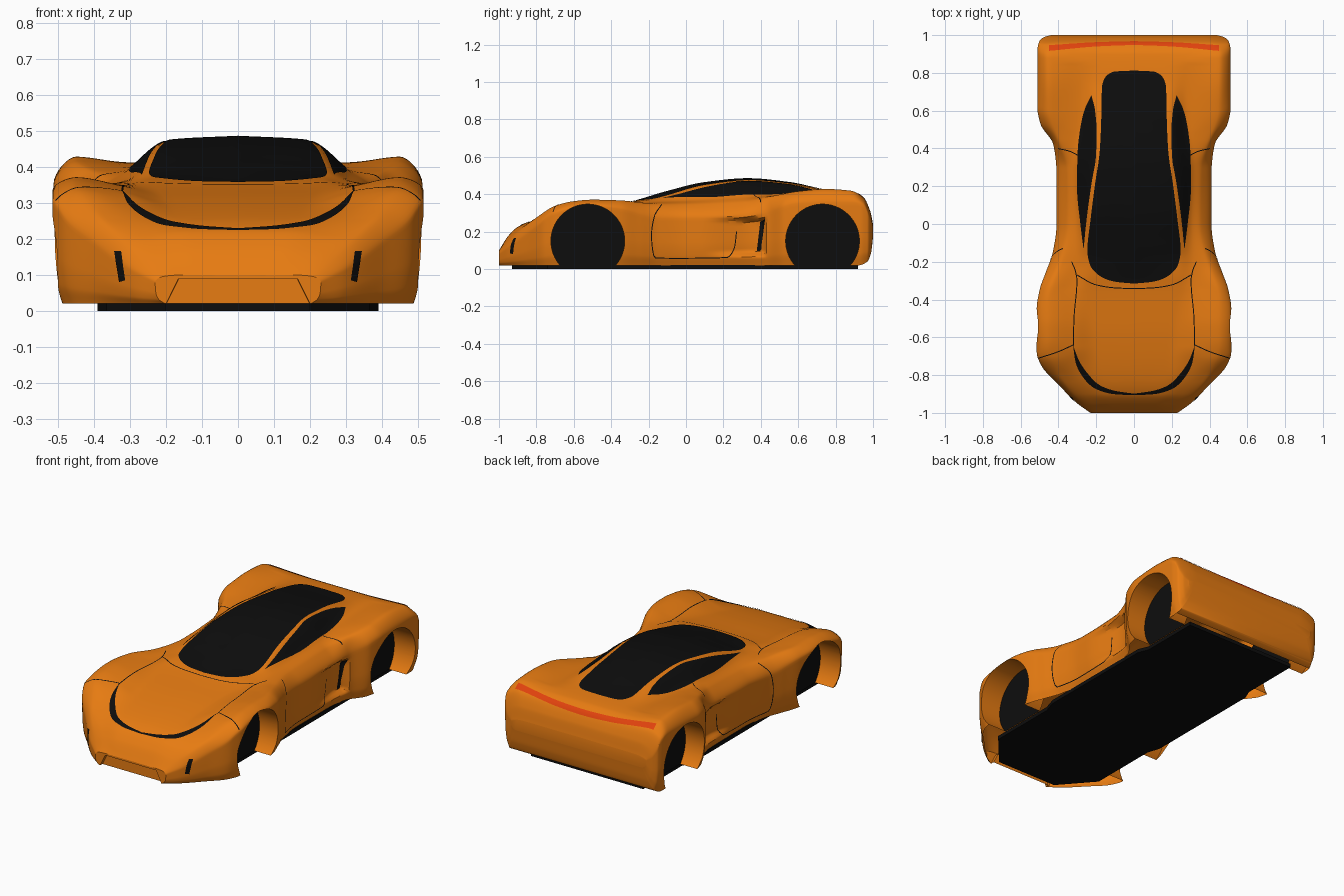
import bpy, bmesh, math
from mathutils import Vector
from mathutils.bvhtree import BVHTree

if "Cube" in bpy.data.objects:
    bpy.data.objects.remove(bpy.data.objects["Cube"])


def material(name, rgb):
    m = bpy.data.materials.new(name)
    m.diffuse_color = (*rgb, 1)
    m.use_nodes = True
    m.node_tree.nodes["Principled BSDF"].inputs["Base Color"].default_value = m.diffuse_color
    return m


orange = material("orange paint", (0.8, 0.2, 0.006))
black = material("black glass", (0.004, 0.004, 0.004))
red = material("tail light red", (0.75, 0.055, 0.004))


def monotone(ts, vs, t):
    """Smooth interpolation without overshoot."""
    n = len(ts)
    k = next((i for i in range(n - 2) if t <= ts[i + 1]), n - 2)
    sec = lambda i: (vs[i + 1] - vs[i]) / (ts[i + 1] - ts[i])

    def slope(i):
        if i == 0:
            return sec(0)
        if i == n - 1:
            return sec(n - 2)
        a, b = sec(i - 1), sec(i)
        return 2 * a * b / (a + b) if a * b > 0 else 0
    h = ts[k + 1] - ts[k]
    u = (t - ts[k]) / h
    return ((2*u**3 - 3*u**2 + 1) * vs[k] + (u**3 - 2*u**2 + u) * h * slope(k)
            + (3*u**2 - 2*u**3) * vs[k + 1] + (u**3 - u**2) * h * slope(k + 1))


def curve(*pairs):
    return lambda y: monotone([p[0] for p in pairs], [p[1] for p in pairs], y)


def chord(pts):
    ts = [0]
    for a, b in zip(pts, pts[1:]):
        ts.append(ts[-1] + math.dist(a, b) + 1e-5)
    return ts


def smooth01(v):
    v = min(max(v, 0), 1)
    return v * v * (3 - 2 * v)


# Lines running along the body, as functions of y
z_mid = curve((-1, .10), (-.95, .178), (-.9, .225), (-.8, .265), (-.6, .31), (-.3, .358), (-.1, .415),
              (.1, .462), (.33, .483), (.55, .463), (.75, .422), (.9, .403), (.95, .375), (.985, .31), (1, .24))
x_roof = curve((-1, .10), (-.9, .14), (-.6, .2), (-.2, .235), (.1, .212), (.4, .187), (.8, .18), (1, .17))
roof_drop = curve((-1, .001), (-.3, .001), (-.15, .02), (.1, .013), (.5, .009), (.8, .001), (1, .001))
x_belt = curve((-1, .17), (-.9, .24), (-.8, .29), (-.5, .32), (-.2, .31), (0, .302), (.3, .312), (.6, .285), (1, .28))
z_belt = curve((-1, .099), (-.95, .166), (-.9, .212), (-.75, .292), (-.65, .328), (-.5, .347), (-.3, .35),
               (-.1, .362), (.3, .385), (.65, .405), (.85, .411), (.9, .404), (.95, .377), (.985, .31), (1, .239))
x_fender = curve((-1, .21), (-.9, .32), (-.8, .39), (-.65, .45), (-.4, .45), (-.2, .385), (0, .355), (.3, .36),
                 (.45, .40), (.6, .445), (.9, .45), (1, .37))
z_fender = curve((-1, .095), (-.95, .15), (-.9, .198), (-.8, .275), (-.7, .338), (-.6, .363), (-.5, .371),
                 (-.35, .367), (-.2, .352), (0, .345), (.3, .355), (.45, .387), (.6, .416), (.75, .428),
                 (.88, .419), (.95, .38), (.985, .31), (1, .238))
x_side = curve((-1, .23), (-.95, .30), (-.85, .40), (-.75, .49), (-.68, .515), (-.45, .515), (-.35, .50),
               (-.25, .465), (-.15, .43), (0, .41), (.3, .412), (.42, .427), (.53, .495), (.62, .512),
               (.93, .51), (.97, .50), (.99, .475), (1, .44))
z_side = curve((-1, .08), (-.9, .15), (-.8, .225), (-.7, .30), (-.5, .335), (-.35, .32), (-.15, .27), (.2, .27),
               (.4, .29), (.6, .35), (.9, .355), (.95, .34), (1, .22))
z_low = curve((-1, .02), (.92, .02), (.97, .04), (.99, .09), (1, .17))


def half_section(y, steps=8):
    w, zs, zl, zm = x_side(y), z_side(y), z_low(y), z_mid(y)
    pts = [(0, zm), (x_roof(y), zm - roof_drop(y)), (x_belt(y), z_belt(y)), (x_fender(y), z_fender(y)),
           (w, zs), (w - .002, zl + .5 * (zs - zl)), (w - .01, zl + .2 * (zs - zl)), (w - .028, zl)]
    ts = chord(pts)
    out = []
    for k in range(7):
        for j in range(steps + (k == 6)):
            t = ts[k] + (ts[k + 1] - ts[k]) * j / steps
            x, z = (monotone(ts, [p[i] for p in pts], t) for i in (0, 1))
            # door scoop that deepens toward the rear wheel
            if x > .35 and .08 < y < .43:
                s = smooth01((y - .08) / .3) * min(1, (.43 - y) / .015)
                x -= .038 * s * smooth01((z - .06) / .04) * smooth01((.28 - z) / .03)
            out.append((x, z))
    return out


def to_object(name, bm, mats, smooth=True):
    me = bpy.data.meshes.new(name)
    bm.to_mesh(me)
    bm.free()
    ob = bpy.data.objects.new(name, me)
    bpy.context.collection.objects.link(ob)
    for m in mats:
        me.materials.append(m)
    if smooth:
        bpy.ops.object.select_all(action='DESELECT')
        ob.select_set(True)
        bpy.context.view_layer.objects.active = ob
        bpy.ops.object.shade_smooth_by_angle(angle=math.radians(32))
    return ob


# Lofted body
bm = bmesh.new()
N = 240
rings = []
for i in range(N + 1):
    y = math.sin(math.pi / 2 * (2 * i / N - 1))
    h = half_section(y)
    loop = h + [(-x, z) for x, z in h[:0:-1]]
    rings.append([bm.verts.new((x, y, z)) for x, z in loop])
for a, b in zip(rings, rings[1:]):
    for j in range(len(a)):
        k = (j + 1) % len(a)
        bm.faces.new((a[j], a[k], b[k], b[j]))
bm.faces.new(rings[0])
bm.faces.new(rings[-1][::-1])
bmesh.ops.recalc_face_normals(bm, faces=bm.faces)
raw = to_object("body_blank", bm, [orange], False)

# Cutters for the wheel arches and the nose intake
WELL, ARCHES = .37, (-.525, .73)
bm = bmesh.new()
for y in ARCHES:
    for s in (-1, 1):
        r = bmesh.ops.create_cone(bm, cap_ends=True, segments=96, radius1=.197, radius2=.197, depth=.4)
        for v in r["verts"]:
            v.co = Vector((v.co.z + s * (WELL + .2), y + v.co.x, .15 + v.co.y))
trap = [(-.215, .0), (.215, .0), (.17, .088), (-.17, .088)]
f = [bm.verts.new((x, -1.1, z)) for x, z in trap]
b = [bm.verts.new((x * .97, -.978, z)) for x, z in trap]
bm.faces.new(f)
bm.faces.new(b[::-1])
for i in range(4):
    bm.faces.new((f[i], b[i], b[(i + 1) % 4], f[(i + 1) % 4]))
bmesh.ops.recalc_face_normals(bm, faces=bm.faces)
cutter = to_object("arch_cutter", bm, [orange], False)
cutter.hide_render = True
mod = raw.modifiers.new("cut", 'BOOLEAN')
mod.object, mod.operation, mod.solver = cutter, 'DIFFERENCE', 'EXACT'
bm = bmesh.new()
bm.from_object(raw, bpy.context.evaluated_depsgraph_get())
bpy.data.objects.remove(raw)
bpy.data.objects.remove(cutter)

# Open the underside, blacken the inner wheel walls
bm.normal_update()
under = [f for f in bm.faces if f.normal.z < -.9 and f.calc_center_median().z < .025]
bmesh.ops.delete(bm, geom=under, context='FACES')
for f in bm.faces:
    c = f.calc_center_median()
    wall = abs(f.normal.x) > .98 and abs(abs(c.x) - WELL) < .003
    f.material_index = int(wall and min(abs(c.y - a) for a in ARCHES) < .2)
surface = BVHTree.FromBMesh(bm)
to_object("body_shell", bm, [orange, black])

# Thin plates laid on the body between two edge lines
CASTS = {'top': (lambda u, v: (u, v, 2), (0, 0, -1)),     # edges in x, y
         'front': (lambda u, v: (u, -2, v), (0, 1, 0)),   # edges in x, z
         'side': (lambda u, v: (2, u, v), (-1, 0, 0))}    # edges in y, z


def resample(pts, n):
    ts = chord(pts)
    return [tuple(monotone(ts, [p[i] for p in pts], ts[-1] * k / n) for i in (0, 1)) for k in range(n + 1)]


def plate(name, a, b, mat, view='top', n=60, m=8, mirror=True, lift=.003):
    start, direction = CASTS[view]
    ea, eb = resample(a, n), resample(b, n)
    bm = bmesh.new()
    for s in ((1, -1) if mirror else (1,)):
        grid = []
        for p, q in zip(ea, eb):
            row = []
            for j in range(m + 1):
                u, v = (p[i] + (q[i] - p[i]) * j / m for i in (0, 1))
                hit, nor, _, _ = surface.ray_cast(Vector(start(u, v)), Vector(direction))
                if hit is None:
                    row.append(None)
                    continue
                if nor.dot(Vector(direction)) > 0:
                    nor = -nor
                hit = hit + nor * lift
                row.append(bm.verts.new((hit.x * s, hit.y, hit.z)))
            grid.append(row)
        for r, t in zip(grid, grid[1:]):
            for j in range(m):
                quad = (r[j], r[j + 1], t[j + 1], t[j])
                if None not in quad:
                    bm.faces.new(quad)
    bmesh.ops.remove_doubles(bm, verts=bm.verts, dist=1e-5)
    bmesh.ops.recalc_face_normals(bm, faces=bm.faces)
    to_object(name, bm, [mat])


def seam(name, pts, view='top', width=.0025):
    line = resample(pts, 50)
    a, b = [], []
    for i, p in enumerate(line):
        q, r = line[max(i - 1, 0)], line[min(i + 1, 50)]
        d = Vector((r[0] - q[0], r[1] - q[1])).normalized() * width
        a.append((p[0] - d.y, p[1] + d.x))
        b.append((p[0] + d.y, p[1] - d.x))
    plate(name, a, b, black, view, 50, 1, lift=.0015)


# Windscreen and roof glass in one piece
edge = [(.001, -.315), (.1, -.305), (.18, -.275), (.235, -.21), (.246, -.14), (.232, 0), (.207, .2), (.18, .4),
        (.172, .6), (.17, .72), (.15, .78), (.1, .807), (.001, .812)]
plate("roof_glass", edge, [(-x, y) for x, y in edge], black, n=120, m=28, mirror=False)
# Side windows
plate("side_window", [(.265, -.13), (.252, 0), (.226, .2), (.2, .37), (.197, .5), (.205, .6), (.224, .68)],
      [(.266, -.13), (.282, 0), (.3, .2), (.297, .38), (.285, .5), (.262, .6), (.225, .68)], black)
# Headlight band sweeping round the nose
plate("headlight_band", [(.0, -.905), (.1, -.9), (.2, -.873), (.27, -.81), (.31, -.73), (.322, -.65)],
      [(.0, -.897), (.1, -.882), (.18, -.853), (.25, -.785), (.293, -.72), (.32, -.65)], black)
# Tail light strip
plate("tail_light", [(-.45, .945), (-.2, .96), (0, .965), (.2, .96), (.45, .945)],
      [(-.45, .915), (-.2, .938), (0, .945), (.2, .938), (.45, .915)], red, m=4, mirror=False)
# Bumper vents and door vents
plate("bumper_vent", [(.323, .165), (.311, .085)], [(.342, .165), (.328, .08)], black, 'front', 12, 4)
plate("door_vent", [(.398, .255), (.378, .09)], [(.426, .27), (.402, .1)], black, 'side', 20, 6)

# Panel seams
seam("hood_seam", [(.322, -.65), (.318, -.5), (.302, -.3), (.31, -.25), (.33, -.2)])
seam("cowl_seam", [(.302, -.27), (.2, -.322), (.1, -.338), (0, -.342)])
seam("bumper_seam", [(.322, -.64), (.4, -.675), (.505, -.71)])
seam("deck_seam", [(.29, .36), (.34, .385), (.40, .40)])
seam("door_seam", [(-.13, .345), (-.17, .28), (-.185, .18), (-.165, .06), (-.05, .058), (.22, .062),
                   (.26, .12), (.27, .2)], 'side')

# Floor pan
bm = bmesh.new()
half = [(.2, -.93), (.365, -.74), (.365, -.32), (.39, -.24), (.39, .5), (.365, .56), (.365, .92)]
face = bm.faces.new([bm.verts.new((x, y, 0)) for x, y in half + [(-x, y) for x, y in half[::-1]]])
ext = bmesh.ops.extrude_face_region(bm, geom=[face])
for v in ext["geom"]:
    if isinstance(v, bmesh.types.BMVert):
        v.co.z = .022
bmesh.ops.recalc_face_normals(bm, faces=bm.faces)
to_object("floor_pan", bm, [black], False)
